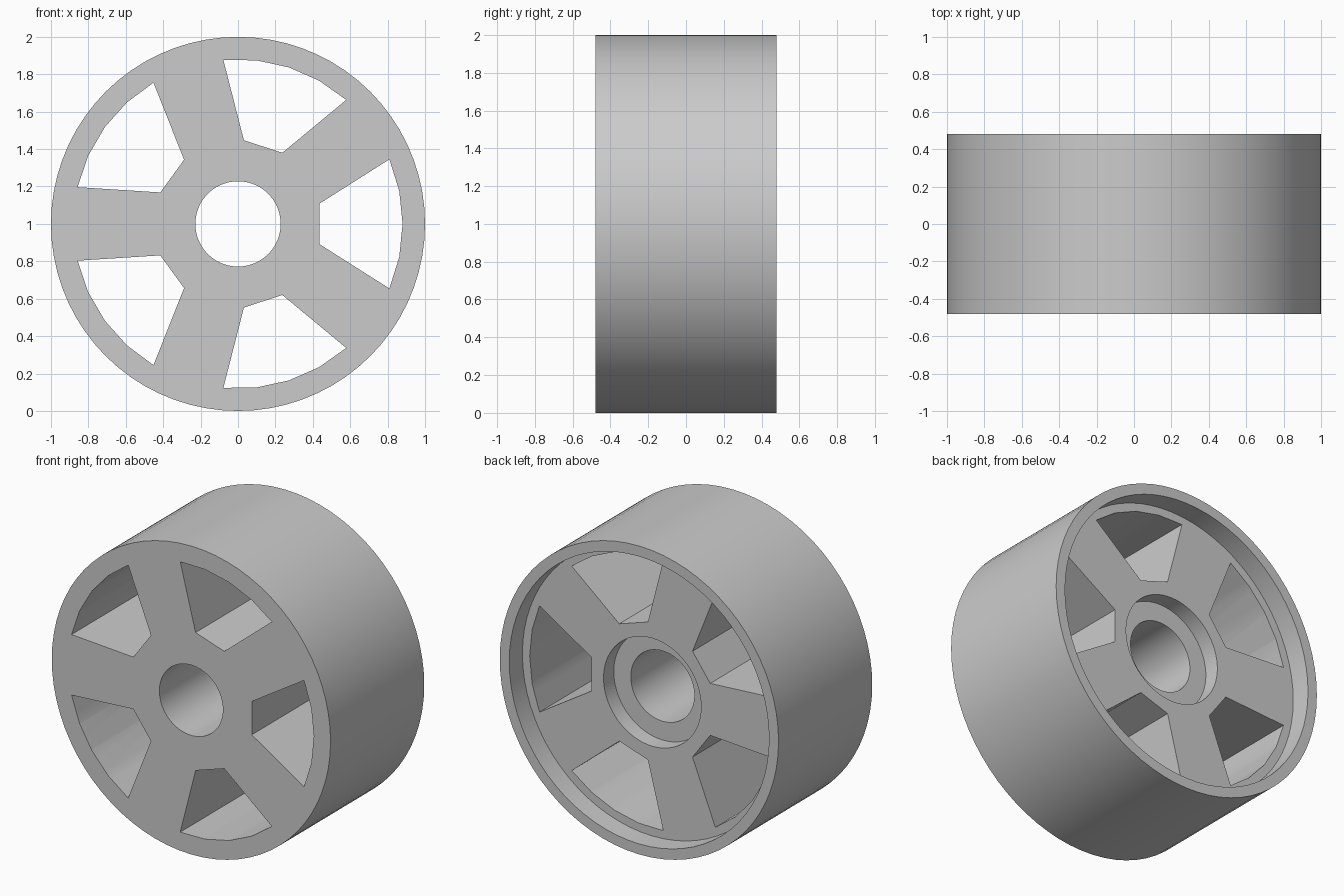
import bpy, bmesh, math
from math import cos, sin, radians

cube = bpy.data.objects.get("Cube")
if cube:
    bpy.data.objects.remove(cube, do_unlink=True)

HALF = 0.48      # half the wheel width
SEGMENTS = 72
WINDOWS = 5


def make_material(name, colour):
    mat = bpy.data.materials.new(name)
    mat.use_nodes = True
    mat.diffuse_color = colour
    mat.node_tree.nodes["Principled BSDF"].inputs["Base Color"].default_value = colour
    return mat


def make_object(name, bm):
    bmesh.ops.recalc_face_normals(bm, faces=bm.faces)
    mesh = bpy.data.meshes.new(name)
    bm.to_mesh(mesh)
    bm.free()
    obj = bpy.data.objects.new(name, mesh)
    bpy.context.collection.objects.link(obj)
    return obj


def lathe(name, profile):
    """Turn a closed (radius, y) profile about the axle."""
    bm = bmesh.new()
    rings = []
    for r, y in profile:
        angles = [2 * math.pi * i / SEGMENTS for i in range(SEGMENTS)]
        rings.append([bm.verts.new((r * cos(a), y, 1 + r * sin(a))) for a in angles])
    for a, b in zip(rings, rings[1:] + rings[:1]):
        for i in range(SEGMENTS):
            j = (i + 1) % SEGMENTS
            bm.faces.new((a[i], a[j], b[j], b[i]))
    return make_object(name, bm)


def window_cutter():
    """Five tapered prisms spaced around the axle."""
    outline = [(0.435, -0.108)]
    for i in range(5):
        a = radians(-23.1 + 11.55 * i)
        outline.append((0.88 * cos(a), 0.88 * sin(a)))
    outline.append((0.435, 0.108))
    bm = bmesh.new()
    for k in range(WINDOWS):
        c, s = cos(2 * math.pi * k / WINDOWS), sin(2 * math.pi * k / WINDOWS)
        verts = [bm.verts.new((x * c - z * s, -1, 1 + x * s + z * c)) for x, z in outline]
        face = bm.faces.new(verts)
        moved = bmesh.ops.extrude_face_region(bm, geom=[face])["geom"]
        bmesh.ops.translate(bm, vec=(0, 2, 0),
                            verts=[v for v in moved if isinstance(v, bmesh.types.BMVert)])
    return make_object("window_cutter", bm)


# Wheel body: flat front, recessed back with a deeper hub pocket and a bore
BORE, POCKET, RIM = 0.228, 0.35, 0.932
PLATE_Y, POCKET_Y = HALF - 0.135, HALF - 0.24
wheel = lathe("wheel", [
    (BORE, -HALF), (1, -HALF), (1, HALF), (RIM, HALF),
    (RIM, PLATE_Y), (POCKET, PLATE_Y), (POCKET, POCKET_Y), (BORE, POCKET_Y),
])
wheel.data.materials.append(make_material("light grey", (0.6, 0.6, 0.6, 1)))

# Spoke windows
cutter = window_cutter()
cutter.hide_render = True
bpy.context.view_layer.objects.active = wheel
cut = wheel.modifiers.new("windows", "BOOLEAN")
cut.object = cutter
cut.operation = "DIFFERENCE"
cut.solver = "EXACT"
bpy.ops.object.modifier_apply(modifier=cut.name)
bpy.data.objects.remove(cutter, do_unlink=True)

# Smooth round walls, crisp edges
bpy.ops.object.select_all(action="DESELECT")
wheel.select_set(True)
bpy.ops.object.shade_smooth_by_angle(angle=radians(30))
